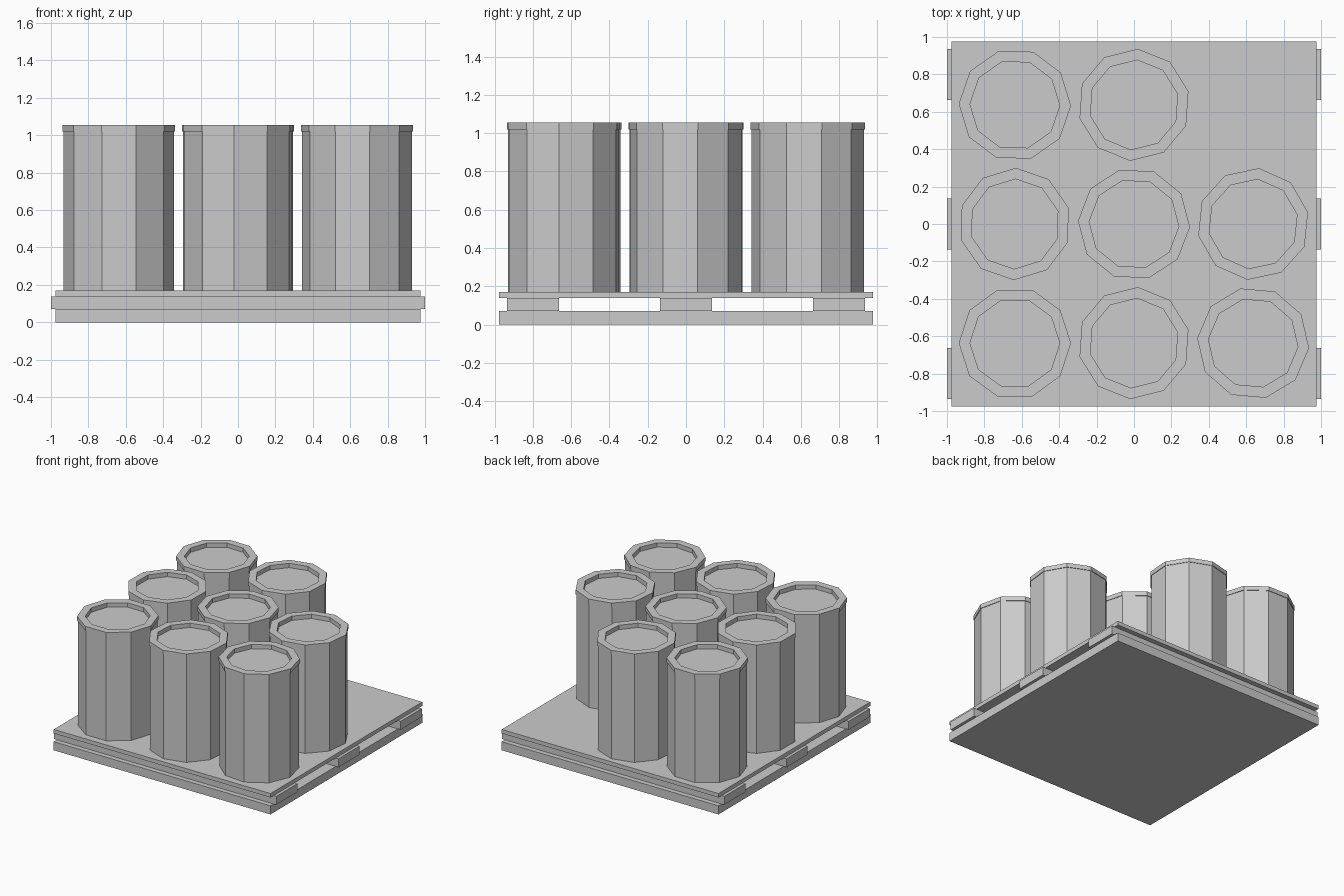
import bpy
import bmesh
from math import cos, sin, radians, tau

default = bpy.data.objects.get("Cube")
if default:
    bpy.data.objects.remove(default, do_unlink=True)

# Single flat grey
grey = bpy.data.materials.new("light_grey")
grey.use_nodes = True
colour = (0.6, 0.6, 0.6, 1)
grey.diffuse_color = colour
grey.node_tree.nodes["Principled BSDF"].inputs["Base Color"].default_value = colour


def finish(name, bm):
    bmesh.ops.recalc_face_normals(bm, faces=bm.faces)
    mesh = bpy.data.meshes.new(name)
    bm.to_mesh(mesh)
    bm.free()
    mesh.materials.append(grey)
    obj = bpy.data.objects.new(name, mesh)
    bpy.context.collection.objects.link(obj)
    return obj


def box(name, half_x, half_y, y, bottom, top):
    bm = bmesh.new()
    bmesh.ops.create_cube(bm, size=2)
    for v in bm.verts:
        v.co.x *= half_x
        v.co.y = y + v.co.y * half_y
        v.co.z = top if v.co.z > 0 else bottom
    return finish(name, bm)


def barrel(name, x, y, turn):
    """Ten-sided drum: closed profile of (radius, height) with a rim and sunken lid."""
    profile = [(0.295, DECK_TOP), (0.295, 1.02), (0.3, 1.02),
               (0.3, 1.055), (0.24, 1.055), (0.24, 1.02)]
    bm = bmesh.new()
    rings = []
    for radius, z in profile:
        angles = [radians(turn) + tau * i / SIDES for i in range(SIDES)]
        rings.append([bm.verts.new((x + radius * cos(a), y + radius * sin(a), z))
                      for a in angles])
    for low, high in zip(rings, rings[1:]):
        for i in range(SIDES):
            j = (i + 1) % SIDES
            bm.faces.new((low[i], low[j], high[j], high[i]))
    bm.faces.new(rings[0][::-1])
    bm.faces.new(rings[-1])
    return finish(name, bm)


SIDES = 10
DECK_TOP = 0.17
PITCH = 0.637

# Pallet: base board, three cross planks, deck board
box("pallet_base", 0.976, 0.976, 0, 0, 0.07)
for label, row in (("front", -1), ("middle", 0), ("back", 1)):
    box(label + "_plank", 1.0, 0.136, row * 0.8, 0.07, 0.138)
box("pallet_deck", 0.976, 0.976, 0, 0.138, DECK_TOP)

# Barrels, each turned a little differently; the back left corner is empty
turns = {
    ("front", -1): (0, 14, -5),
    ("middle", 0): (17, -3, 12),
    ("back", 1): (-1, 14),
}
for (label, row), row_turns in turns.items():
    for column, turn in enumerate(row_turns):
        side = ("right", "centre", "left")[column]
        barrel(f"{label}_{side}_barrel", (column - 1) * PITCH, row * PITCH, turn)
